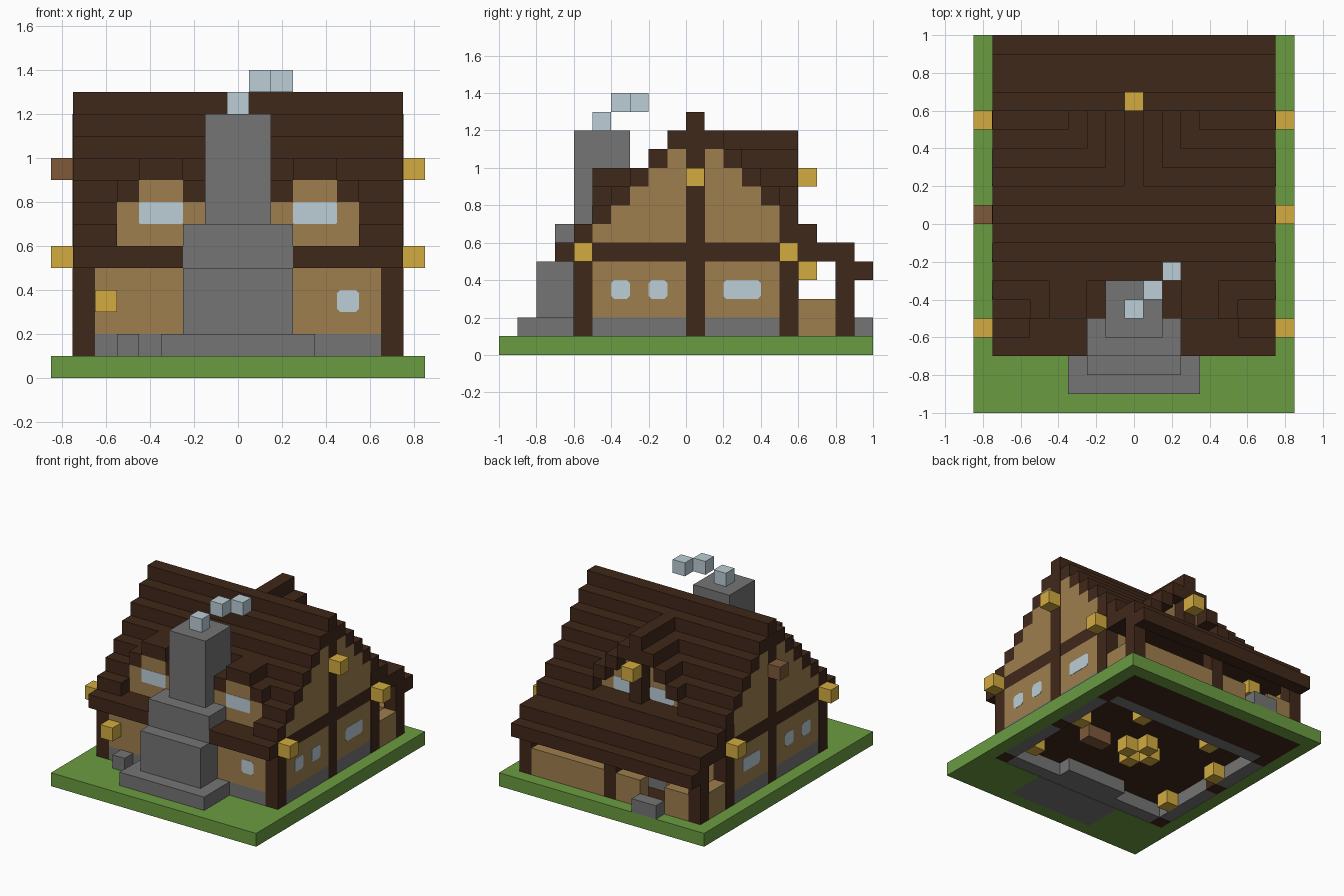
import bpy
import bmesh
from mathutils import Matrix, Vector

UNIT = 0.1          # every part is laid out on a block grid
HALF = 7.5          # half the house width, in blocks
PLATE = 0.02        # thickness of a window plate, in blocks
PROUD = 0.01        # how far timber stands out of the wall

default_cube = bpy.data.objects.get("Cube")
if default_cube:
    bpy.data.objects.remove(default_cube, do_unlink=True)


def make_material(name, red, green, blue):
    material = bpy.data.materials.new(name)
    colour = (red, green, blue, 1)
    material.use_nodes = True
    material.diffuse_color = colour
    shader = material.node_tree.nodes["Principled BSDF"]
    shader.inputs["Base Color"].default_value = colour
    shader.inputs["Roughness"].default_value = 0.9
    return material


grass = make_material("grass green", .145, .33, .053)
timber = make_material("dark timber", .051, .021, .010)
plaster = make_material("tan plaster", .345, .21, .077)
stone = make_material("grey stone", .178, .178, .178)
glass = make_material("pale glass", .50, .62, .67)
gold = make_material("lamp gold", .65, .41, .051)
wood = make_material("mid brown wood", .205, .10, .042)


def finish(name, bm, material):
    bmesh.ops.recalc_face_normals(bm, faces=bm.faces)
    mesh = bpy.data.meshes.new(name)
    bm.to_mesh(mesh)
    bm.free()
    mesh.materials.append(material)
    part = bpy.data.objects.new(name, mesh)
    bpy.context.collection.objects.link(part)
    return part


def blocks(name, material, bounds, mirror=False, grow=0):
    """Boxes from (x range, y range, z range), optionally mirrored in x."""
    bm = bmesh.new()
    for xs, ys, zs in bounds:
        sides = [xs, (-xs[1], -xs[0])] if mirror else [xs]
        for side in sides:
            low = Vector((side[0] - grow, ys[0] - grow, zs[0])) * UNIT
            high = Vector((side[1] + grow, ys[1] + grow, zs[1])) * UNIT
            place = Matrix.Translation((low + high) / 2)
            bmesh.ops.create_cube(bm, size=1, matrix=place @ Matrix.Diagonal((*(high - low), 1)))
    return finish(name, bm, material)


def cube(name, material, x, y, z):
    span = [(c - .5, c + .5) for c in (x, y, z)]
    return blocks(name, material, [span])


def window(name, centre, width, axis, side, cut=.15):
    """Thin glass plate with clipped corners, facing along x or y."""
    w, h = width / 2, .5
    corners = [(w, h - cut), (w - cut, h), (cut - w, h), (-w, h - cut),
               (-w, cut - h), (cut - w, -h), (w - cut, -h), (w, cut - h)]
    bm = bmesh.new()
    offsets = [Vector((0, u, v)) if axis == "x" else Vector((u, 0, v)) for u, v in corners]
    ring = [bm.verts.new((Vector(centre) + o) * UNIT) for o in offsets]
    face = bm.faces.new(ring)
    moved = bmesh.ops.extrude_face_region(bm, geom=[face])["geom"]
    push = Vector((side, 0, 0)) if axis == "x" else Vector((0, side, 0))
    bmesh.ops.translate(bm, vec=push * PLATE * UNIT,
                        verts=[v for v in moved if isinstance(v, bmesh.types.BMVert)])
    return finish(name, bm, glass)


FULL = (-HALF, HALF)
INNER = (HALF - 1, HALF)
BETWEEN = (1 - HALF, HALF - 1)

# Lawn, left open under the house
blocks("lawn_ends", grass, [(FULL, (-10, -9), (0, 1)), (FULL, (9, 10), (0, 1))])
blocks("lawn_sides", grass, [((HALF, 8.5), (-10, 10), (0, 1)),
                             ((3.5, HALF), (-9, -6), (0, 1))], mirror=True)

# Foundation, floors and ground floor walls
blocks("foundation_ends", stone, [(FULL, (-6, -5), (.02, 2)), (FULL, (5, 6), (.02, 2))])
blocks("foundation_sides", stone, [(INNER, (-5, 5), (.02, 2))], mirror=True)
blocks("ground_floor", timber, [(BETWEEN, (-5, 5), (1, 2))])
blocks("long_walls", plaster, [(FULL, (-6, -5), (2, 5)), (FULL, (5, 6), (2, 5))])
blocks("side_walls", plaster, [(INNER, (-5, 5), (2, 5))], mirror=True)
blocks("upper_floor", timber, [(FULL, (-6, 6), (5, 6))])

# Stepped gable walls narrowing toward the ridge
gable_rows = [(INNER, (row - 11, 12 - row), (row, row + 1)) for row in range(7, 11)]
gable_rows.append((INNER, (-5, 5), (6, 7)))
blocks("gable_walls", plaster, gable_rows, mirror=True)

# Timber posts
blocks("wall_posts", timber, [(INNER, (-6, -5), (0, 5)), (INNER, (0, 1), (0, 12)),
                              (INNER, (5, 6), (0, 7))], mirror=True, grow=PROUD)

# Main roof: one full-width plank per step, split where dormers break through
roof = [(FULL, (0, 1), (12, 13))]
split_roof = []
front_gaps = {6: 5.5, 7: 5.5}
back_gaps = {7: 3.5, 8: 2.5}
for z in range(5, 12):
    for gaps, ys in ((front_gaps, (z - 12, z - 11)), (back_gaps, (12 - z, 13 - z))):
        if z in gaps:
            split_roof.append(((gaps[z], HALF), ys, (z, z + 1)))
        else:
            roof.append((FULL, ys, (z, z + 1)))
blocks("main_roof", timber, roof)
blocks("main_roof_beside_dormers", timber, split_roof, mirror=True)

# Front dormers
blocks("front_dormer_walls", plaster, [((1.5, 5.5), (-5, -4), (6, 8)),
                                       ((2.5, 4.5), (-5, -4), (8, 9))], mirror=True)
blocks("front_dormer_roofs", timber, [((2.5, 4.5), (-5, -3), (9, 10)),
                                      ((1.5, 2.5), (-5, -4), (8, 9)),
                                      ((4.5, 5.5), (-5, -4), (8, 9))], mirror=True)

# Back dormer, its wall set in under the roof
back_rows = [((z - 10.5, 10.5 - z), (4, 5), (z, z + 1)) for z in range(7, 10)]
blocks("back_dormer_wall", plaster, back_rows)
blocks("back_dormer_ledge", timber, [(BETWEEN, (5, 6), (6, 7))])
blocks("back_dormer_ridge", timber, [((-.5, .5), (2, 6), (11, 12))])
blocks("back_dormer_roof", timber, [((i - .5, i + .5), (i + 2, 6), (11 - i, 12 - i))
                                    for i in range(1, 4)], mirror=True)
blocks("back_dormer_post", timber, [((-.5, .5), (5, 6), (7, 11))])

# Back porch: deck, roof, posts, low fence with a gap, and a step
blocks("porch_deck", timber, [(FULL, (6, 9), (0, 1))])
blocks("porch_roof", timber, [(FULL, (8, 9), (5, 6)), (FULL, (9, 10), (4, 5)),
                              (FULL, (6, 7), (5, 6))])
blocks("porch_end_posts", timber, [(INNER, (8, 9), (1, 5))], mirror=True)
blocks("porch_middle_post", timber, [((-.5, .5), (8, 9), (1, 5))])
blocks("porch_side_fence", plaster, [(INNER, (6, 8), (1, 3))], mirror=True)
blocks("porch_back_fence", plaster, [(span, (8, 9), (1, 3)) for span in
                                     ((-6.5, -4.5), (-2.5, -.5), (.5, 6.5))])
blocks("porch_step", stone, [((-4.5, -2.5), (9, 10), (1, 2))])
blocks("porch_door", wood, [((-4.5, -2.5), (6, 6 + PLATE), (1, 4))])

# Chimney in stacked tiers, with hearth and smoke
blocks("chimney", stone, [((-3.5, 3.5), (-9, -6), (0, 2)), ((-2.5, 2.5), (-8, -6), (2, 5)),
                          ((-2.5, 2.5), (-7, -5), (5, 7)), ((-1.5, 1.5), (-6, -3), (7, 12))])
blocks("hearth", stone, [((-2.5, 2.5), (-5, -4), (.02, 1))])
for i in range(3):
    cube("smoke_puff", glass, i, i - 4.5, 12.5 if i == 0 else 13.5)
cube("front_stone", stone, -5, -6.5, 1.5)

# Windows
for side in (-1, 1):
    for y, width in ((-3.5, 1), (-1.5, 1), (3, 2)):
        window("side_window", (side * HALF, y, 3.5), width, "x", side)
    window("front_dormer_window", (side * 3.5, -5, 7.5), 2, "y", -1, .05)
    window("back_dormer_window", (side * 1.5, 5, 7.5), 2, "y", 1)
window("front_window", (5, -6, 3.5), 1, "y", -1)

# Lamps outside
for side in (-1, 1):
    for y in (-5.5, 5.5):
        cube("corner_lamp", gold, side * 8, y, 5.5)
cube("gable_lamp", gold, 8, .5, 9.5)
cube("gable_beam_end", wood, -8, .5, 9.5)
cube("front_wall_lamp", gold, -6, -6.5, 3.5)
cube("porch_lamp", gold, -5, 6.5, 4.5)
cube("back_dormer_lamp", gold, 0, 6.5, 9.5)

# Lamps and a beam set below the floor
for x, y in ((-1, .5), (1, .5), (0, -.5), (0, 1.5)):
    cube("centre_lamp", gold, x, y, .5)
for side in (-1, 1):
    for x, y in ((6, -3.5), (6, 1.5), (3, 4.5)):
        cube("edge_lamp", gold, side * x, y, .5)
blocks("floor_beam", wood, [((2.5, 4.5), (-.5, .5), (.02, 1))])
